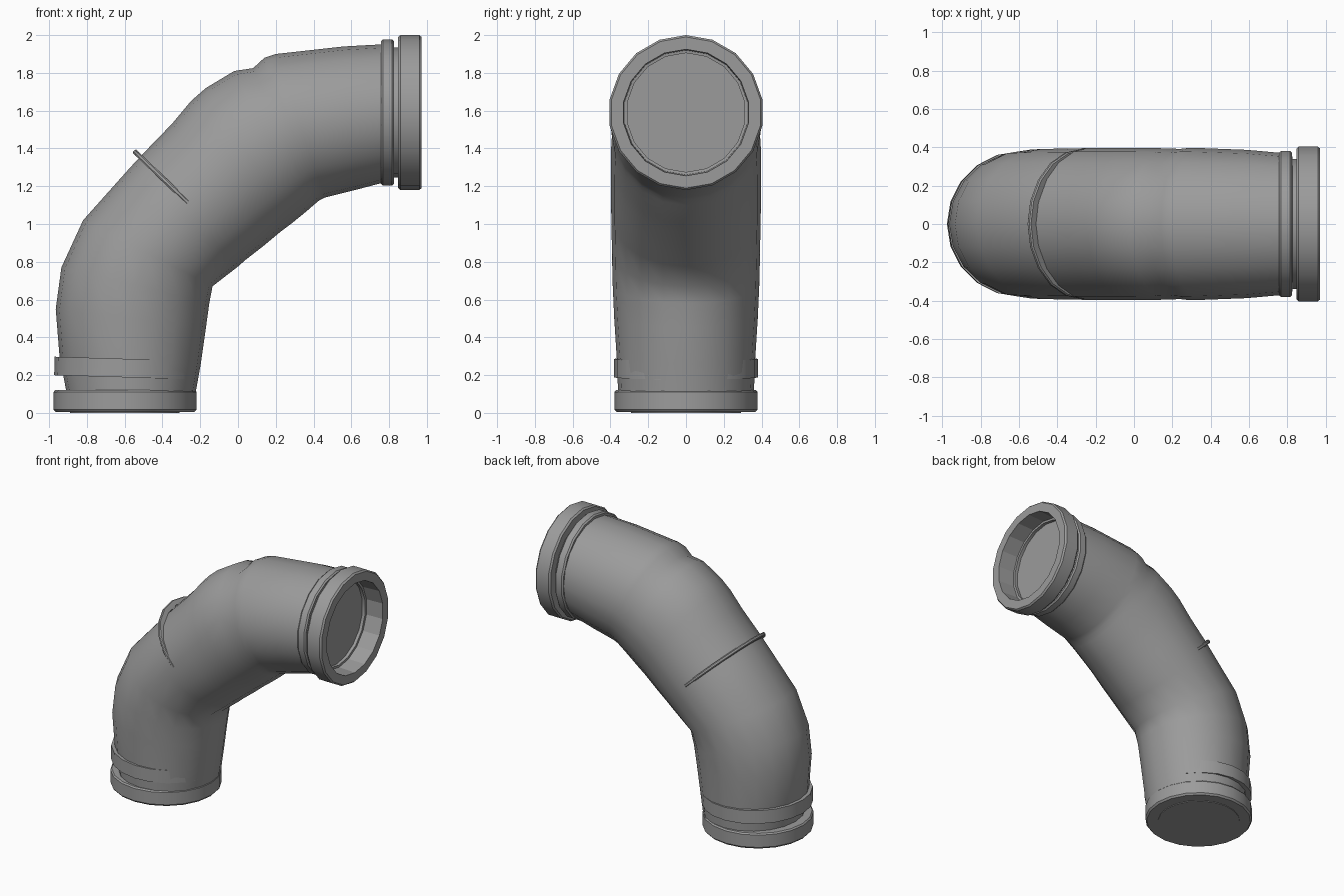
import bpy, bmesh, math
from mathutils import Vector

if "Cube" in bpy.data.objects:
    bpy.data.objects.remove(bpy.data.objects["Cube"])

SIDES = 20
grey = bpy.data.materials.new("dark_grey")
grey.diffuse_color = (0.33, 0.33, 0.33, 1)
grey.use_nodes = True
grey.node_tree.nodes["Principled BSDF"].inputs["Base Color"].default_value = grey.diffuse_color


def finish(name, bm, angle=40):
    bmesh.ops.remove_doubles(bm, verts=bm.verts, dist=1e-5)
    bmesh.ops.recalc_face_normals(bm, faces=bm.faces)
    me = bpy.data.meshes.new(name)
    bm.to_mesh(me)
    bm.free()
    me.materials.append(grey)
    ob = bpy.data.objects.new(name, me)
    bpy.context.collection.objects.link(ob)
    bpy.ops.object.select_all(action='DESELECT')
    ob.select_set(True)
    bpy.context.view_layer.objects.active = ob
    bpy.ops.object.shade_smooth_by_angle(angle=math.radians(angle))
    return ob


def bridge(bm, rings, closed=False):
    pairs = list(zip(rings, rings[1:]))
    if closed:
        pairs.append((rings[-1], rings[0]))
    for a, b in pairs:
        n = len(a)
        for i in range(n):
            j = (i + 1) % n
            bm.faces.new((a[i], a[j], b[j], b[i]))


def lathe(name, profile, centre, axis, closed=False, n=SIDES, angle=30):
    """Revolve (radius, distance along axis) pairs about an axis in the XZ plane."""
    axis = Vector(axis).normalized()
    side = Vector((0, 1, 0))
    up = side.cross(axis) * -1
    bm = bmesh.new()
    rings = []
    for r, d in profile:
        rings.append([bm.verts.new(Vector(centre) + axis * d
                      + (up * math.cos(t) + side * math.sin(t)) * r)
                      for t in (2 * math.pi * i / n for i in range(n))])
    bridge(bm, rings, closed)
    if not closed:
        bm.faces.new(rings[0])
        bm.faces.new(rings[-1])
    return finish(name, bm, angle)


# Bent pipe: outer-bend point, inner-bend point, half width in y
sections = [
    (-0.905, 0.02, -0.235, 0.02, 0.355),
    (-0.91, 0.12, -0.222, 0.12, 0.360),
    (-0.945, 0.30, -0.197, 0.26, 0.366),
    (-0.965, 0.55, -0.17, 0.45, 0.380),
    (-0.935, 0.77, -0.152, 0.58, 0.388),
    (-0.82, 1.02, -0.135, 0.67, 0.392),
    (-0.57, 1.30, 0.00, 0.775, 0.395),
    (-0.51, 1.365, 0.04, 0.81, 0.397),
    (-0.35, 1.53, 0.13, 0.88, 0.397),
    (-0.25, 1.65, 0.22, 0.955, 0.397),
    (-0.17, 1.72, 0.28, 1.00, 0.397),
    (-0.02, 1.81, 0.36, 1.065, 0.395),
    (0.08, 1.825, 0.40, 1.10, 0.392),
    (0.14, 1.88, 0.43, 1.125, 0.397),
    (0.20, 1.90, 0.46, 1.14, 0.397),
    (0.56, 1.94, 0.62, 1.18, 0.387),
    (0.78, 1.952, 0.78, 1.222, 0.370),
]
bm = bmesh.new()
rings = []
for ox, oz, ix, iz, w in sections:
    o, i = Vector((ox, 0, oz)), Vector((ix, 0, iz))
    c, h = (o + i) / 2, (o - i) / 2
    rings.append([bm.verts.new(c + h * math.cos(t) + Vector((0, w * math.sin(t), 0)))
                  for t in (2 * math.pi * k / SIDES for k in range(SIDES))])
bridge(bm, rings)
bm.faces.new(rings[0])
bm.faces.new(rings[-1])
finish("bent_pipe", bm, 50)

# Lower end: rim and the collar above it
lathe("bottom_rim", [(0.29, 0.005), (0.368, 0.005), (0.379, 0.018),
                     (0.379, 0.11), (0.370, 0.12), (0.30, 0.12)],
      (-0.598, 0, 0), (0, 0, 1))
lathe("bottom_cap", [(0.29, 0.0), (0.29, 0.05)], (-0.60, 0, 0), (0, 0, 1))
lathe("bottom_collar", [(0.32, -0.05), (0.380, -0.05), (0.380, 0.048), (0.32, 0.048)],
      (-0.592, 0, 0.238), (0.03, 0, 1), closed=True)

# Thin raised seam around the outside of the bend
lathe("bend_seam", [(0.35, -0.013), (0.386, -0.013), (0.392, -0.006),
                    (0.392, 0.006), (0.386, 0.013), (0.35, 0.013)],
      (-0.268, 0, 1.117), (0.69, 0, 0.72), closed=True)

# Upper end: band, groove and open socket with a recessed disc
socket = lathe("socket_end", [
    (0.34, 0.755), (0.378, 0.757), (0.387, 0.768), (0.387, 0.815),
    (0.378, 0.825), (0.345, 0.827), (0.345, 0.848),
    (0.40, 0.848), (0.41, 0.86), (0.41, 0.960), (0.40, 0.972),
    (0.335, 0.972), (0.33, 0.84), (0.315, 0.838), (0.315, 0.815)],
    (0, 0, 1.59), (1, 0, 0), n=18)
# Flat facets inside the bore
for p in socket.data.polygons:
    if p.center.x > 0.85 and (p.center - Vector((p.center.x, 0, 1.59))).length < 0.335:
        p.use_smooth = False
